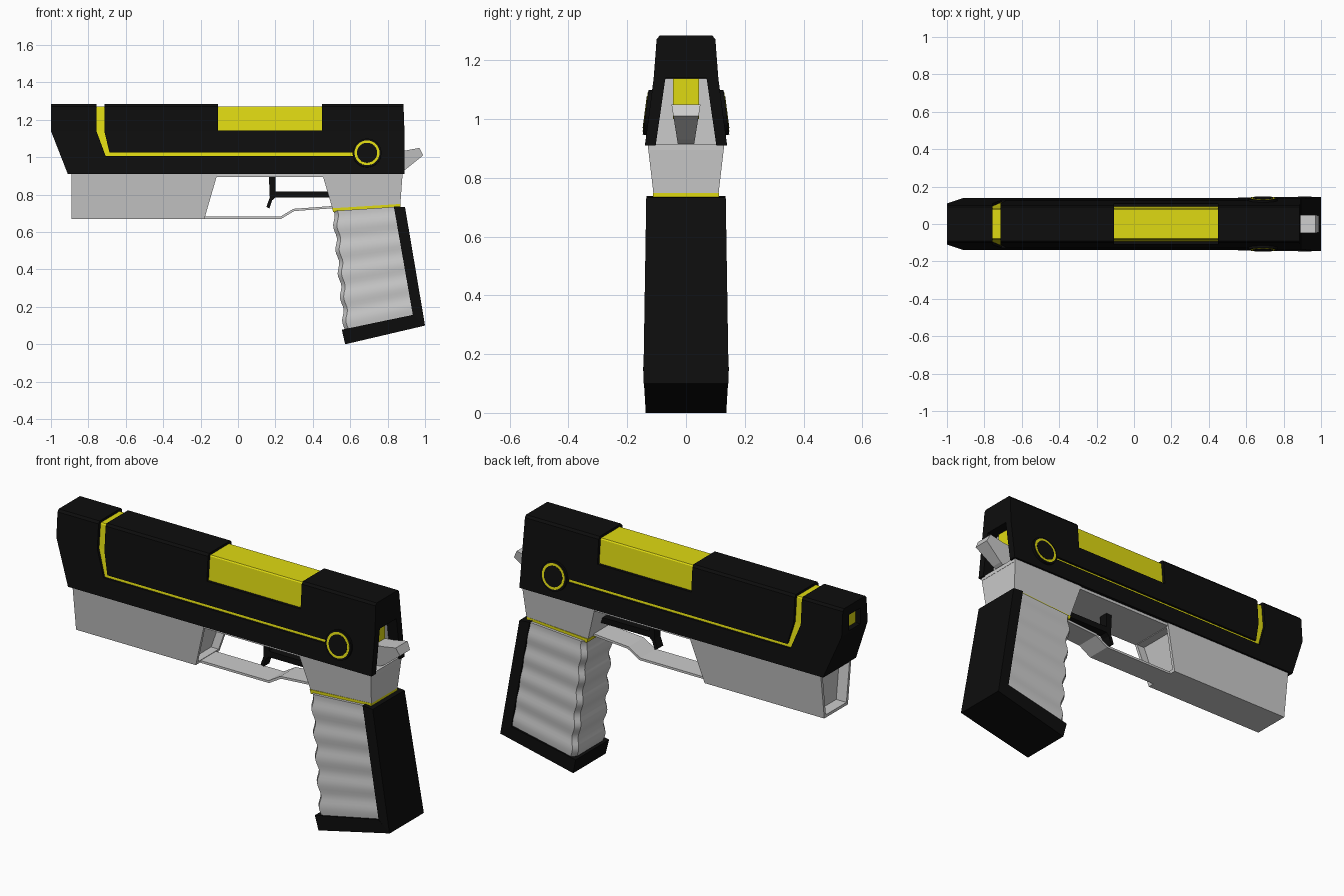
import bpy, bmesh, math
from mathutils import Vector

if "Cube" in bpy.data.objects:
    bpy.data.objects.remove(bpy.data.objects["Cube"])


def material(name, rgb):
    m = bpy.data.materials.new(name)
    m.diffuse_color = (*rgb, 1)
    m.use_nodes = True
    m.node_tree.nodes["Principled BSDF"].inputs["Base Color"].default_value = m.diffuse_color
    return m


BLACK = material("matte_black", (0.004, 0.004, 0.004))
YELLOW = material("yellow", (0.74, 0.70, 0.006))


def loft(name, rings, mat=None):
    """Skin a list of equal-length closed point rings and cap both ends."""
    bm = bmesh.new()
    vs = [[bm.verts.new(p) for p in r] for r in rings]
    n = len(rings[0])
    for a, b in zip(vs, vs[1:]):
        for i in range(n):
            j = (i + 1) % n
            bm.faces.new((a[i], a[j], b[j], b[i]))
    bm.faces.new(vs[0])
    bm.faces.new(vs[-1])
    bmesh.ops.recalc_face_normals(bm, faces=bm.faces)
    me = bpy.data.meshes.new(name)
    bm.to_mesh(me)
    bm.free()
    ob = bpy.data.objects.new(name, me)
    bpy.context.collection.objects.link(ob)
    if mat:
        me.materials.append(mat)
    return ob


def prism(name, pts, width, mat=None):
    """Side profile (x, z) spread to +-width, which may depend on z."""
    w = width if callable(width) else (lambda z: width)
    return loft(name, [[(x, s * w(z), z) for x, z in pts] for s in (-1, 1)], mat)


def stack(name, levels, mat=None):
    """Rectangles (z, x0, x1, half_width) stacked upward."""
    return loft(name, [[(a, -w, z), (b, -w, z), (b, w, z), (a, w, z)]
                       for z, a, b, w in levels], mat)


def cut(ob, *cutters):
    for c in cutters:
        c.hide_render = True
        m = ob.modifiers.new("cut", 'BOOLEAN')
        m.operation, m.solver, m.object = 'DIFFERENCE', 'EXACT', c
        bpy.context.view_layer.objects.active = ob
        bpy.ops.object.modifier_apply(modifier=m.name)
        bpy.data.objects.remove(c)


# Slide shell, with stripe slots, top window, muzzle and rear notch
slide = stack("slide", [(0.91, -0.91, 0.89, 0.14), (1.14, -1, 0.89, 0.11),
                        (1.272, -1, 0.885, 0.10), (1.284, -1, 0.885, 0.09)], BLACK)
stripe = prism("stripe_cutter", [(-0.757, 1.35), (-0.715, 1.35), (-0.715, 1.14),
                                 (-0.687, 1.025), (0.615, 1.025), (0.615, 1.007),
                                 (-0.708, 1.007), (-0.757, 1.14)], 0.3)
cut(slide, stripe,
    stack("window_cutter", [(1.142, -0.108, 0.448, 0.3), (1.4, -0.108, 0.448, 0.3)]),
    stack("muzzle_cutter", [(1.15, -1.1, -0.96, 0.048), (1.235, -1.1, -0.96, 0.048)]),
    stack("notch_cutter", [(0.85, 0.79, 1.0, 0.112), (1.14, 0.79, 1.0, 0.07)]))

# Yellow core seen through the slots and the window
stack("inner_core", [(0.93, -0.88, 0.785, 0.128), (1.14, -0.97, 0.785, 0.095),
                     (1.266, -0.97, 0.785, 0.083), (1.272, -0.97, 0.785, 0.078)], YELLOW)

# Rear plate, yellow firing block and hammer
stack("rear_plate", [(0.90, 0.78, 0.83, 0.106), (1.139, 0.78, 0.83, 0.071)])
stack("rear_block", [(1.0, 0.8, 0.84, 0.045), (1.138, 0.8, 0.84, 0.045)], YELLOW)
prism("hammer", [(0.83, 0.90), (0.89, 0.93), (0.99, 1.01), (0.97, 1.05),
                 (0.89, 1.035), (0.83, 1.03)],
      lambda z: 0.027 + 0.16 * (z - 0.91))

# Round badges on both sides, tilted with the slide wall
tilt = math.atan(0.03 / 0.23)
for s in (-1, 1):
    nrm = Vector((0, s * math.cos(tilt), math.sin(tilt)))
    base = Vector((0.69, s * 0.1257, 1.022))
    for name, r, h, mat in (("badge_rim", 0.077, 0.012, BLACK),
                            ("badge_ring", 0.067, 0.0135, YELLOW),
                            ("badge_face", 0.054, 0.015, BLACK)):
        bpy.ops.mesh.primitive_cylinder_add(vertices=32, radius=r, depth=h + 0.02,
                                            location=base + nrm * (h - 0.02) / 2)
        ob = bpy.context.object
        ob.name = name
        ob.rotation_euler = nrm.to_track_quat('Z', 'Y').to_euler()
        ob.data.materials.append(mat)

# Frame: rail, front housing with recessed ends, rear block
stack("frame_rail", [(0.895, -0.89, 0.88, 0.125), (0.915, -0.89, 0.88, 0.125)])
housing = stack("front_housing", [(0.67, -0.89, -0.18, 0.10), (0.911, -0.89, -0.11, 0.13)])
cut(housing,
    stack("front_recess", [(0.685, -0.95, -0.83, 0.087), (0.892, -0.95, -0.83, 0.113)]),
    stack("rear_recess", [(0.685, -0.22, 0, 0.087), (0.892, -0.16, 0, 0.113)]))
prism("frame_rear", [(0.45, 0.912), (0.88, 0.912), (0.868, 0.748), (0.505, 0.725)],
      lambda z: 0.11 + 0.02 * (z - 0.74) / 0.17)

# Trigger guard and trigger
guard = [(-0.19, 0.67), (0.23, 0.67), (0.30, 0.712), (0.52, 0.728)]
prism("trigger_guard", guard + [(x - 0.004, z + 0.012) for x, z in reversed(guard)], 0.065)
prism("trigger", [(0.165, 0.905), (0.2, 0.905), (0.2, 0.818), (0.5, 0.816), (0.5, 0.786),
                  (0.2, 0.786), (0.183, 0.77), (0.168, 0.725), (0.152, 0.735),
                  (0.17, 0.785)], 0.025, BLACK)

# Yellow collar above the grip
prism("grip_collar", [(0.503, 0.727), (0.868, 0.75), (0.868, 0.73), (0.51, 0.706)],
      0.112, YELLOW)

# Wavy grip panel
rings = []
for i in range(37):
    t = i / 36
    wave = math.sin(t * 10 * math.pi + 0.6)
    fx, fz = 0.508 + 0.06 * t + 0.007 * wave, 0.712 - 0.635 * t
    bx, bz = 0.845 + 0.095 * t, 0.735 - 0.58 * t
    w = 0.128 + 0.008 * t - 0.003 * wave
    mx, mz = fx + 0.02, fz + 0.002
    rings.append([(fx, -w + 0.025, fz), (mx, -w, mz), (bx, -w, bz),
                  (bx, w, bz), (mx, w, mz), (fx, w - 0.025, fz)])
grip = loft("grip_panel", rings)
bpy.ops.object.select_all(action='DESELECT')
grip.select_set(True)
bpy.context.view_layer.objects.active = grip
bpy.ops.object.shade_smooth_by_angle(angle=math.radians(30))

# Black backstrap and magazine base
prism("backstrap", [(0.833, 0.738), (0.893, 0.733), (1.0, 0.10), (0.935, 0.155)],
      lambda z: 0.147 - 0.016 * z, BLACK)
prism("grip_base", [(0.555, 0.078), (0.935, 0.157), (1.0, 0.10), (0.573, 0.0)],
      lambda z: 0.137 + 0.06 * z, BLACK)
